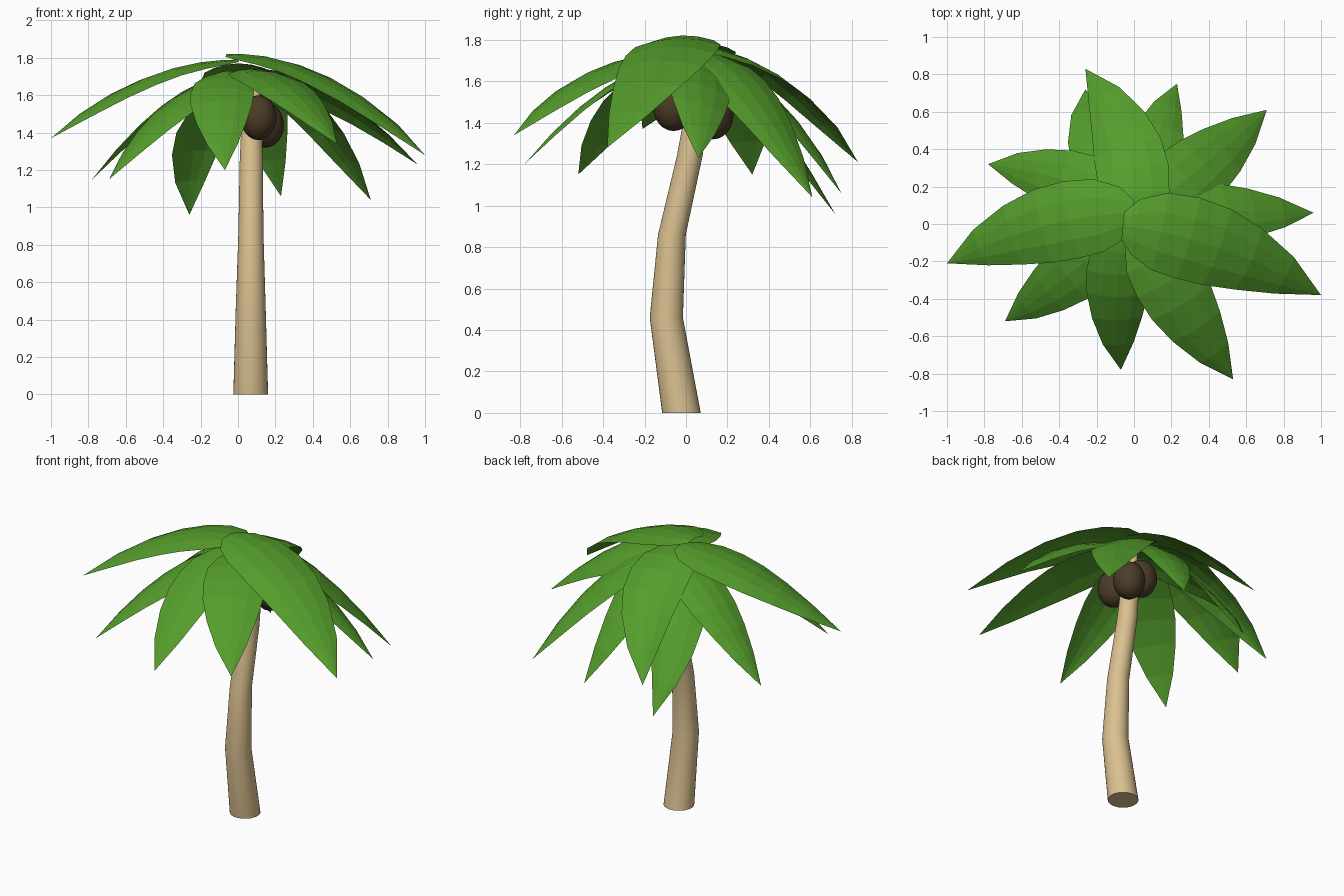
import bpy, bmesh, math
from mathutils import Vector

if "Cube" in bpy.data.objects:
    bpy.data.objects.remove(bpy.data.objects["Cube"])


def material(name, rgb):
    m = bpy.data.materials.new(name)
    m.diffuse_color = (*rgb, 1)
    m.use_nodes = True
    m.node_tree.nodes["Principled BSDF"].inputs["Base Color"].default_value = m.diffuse_color
    return m


BARK = material("bark", (0.70, 0.53, 0.28))
GREEN = material("leaf_green", (0.09, 0.34, 0.025))
BROWN = material("husk_brown", (0.07, 0.045, 0.02))


def finish(bm, name, mat, smooth=False):
    me = bpy.data.meshes.new(name)
    bm.normal_update()
    bm.to_mesh(me)
    bm.free()
    me.materials.append(mat)
    ob = bpy.data.objects.new(name, me)
    bpy.context.collection.objects.link(ob)
    if smooth:
        bpy.ops.object.select_all(action='DESELECT')
        ob.select_set(True)
        bpy.context.view_layer.objects.active = ob
        bpy.ops.object.shade_smooth_by_angle(angle=math.radians(15))
    return ob


# Trunk: tapered rings lofted along a bent path (x, y, z, radius)
def trunk(path, sides=32):
    bm = bmesh.new()
    rings = []
    for x, y, z, r in path:
        rings.append([bm.verts.new((x + r * math.cos(a), y + r * math.sin(a), z))
                      for a in (2 * math.pi * i / sides for i in range(sides))])
    for a, b in zip(rings, rings[1:]):
        for i in range(sides):
            j = (i + 1) % sides
            bm.faces.new((a[i], a[j], b[j], b[i]))
    bm.faces.new(rings[0][::-1])
    bm.faces.new(rings[-1])
    finish(bm, "trunk", BARK, True)


trunk([(0.068, -0.022, 0, 0.093), (0.068, -0.095, 0.46, 0.08),
       (0.069, -0.068, 0.86, 0.067), (0.071, 0.018, 1.24, 0.062),
       (0.073, 0.045, 1.42, 0.056), (0.09, 0.1, 1.69, 0.025)])

# Coconuts: slightly tall spheres clustered under the crown
for i, c in enumerate([(0.11, -0.06, 1.48), (0.148, 0.13, 1.44), (0.05, 0.125, 1.49)]):
    bm = bmesh.new()
    bmesh.ops.create_uvsphere(bm, u_segments=20, v_segments=12, radius=0.1)
    bmesh.ops.scale(bm, vec=(0.97, 1, 1.2), verts=bm.verts)
    bmesh.ops.translate(bm, vec=c, verts=bm.verts)
    ob = finish(bm, f"coconut_{i + 1}", BROWN)
    ob.data.shade_smooth()

# Fronds: thin arched sheets following base -> middle -> tip
STATIONS = [(0, 0.33), (0.07, 0.68), (0.2, 0.94), (0.35, 1.0), (0.5, 0.96),
            (0.66, 0.79), (0.83, 0.49), (1, 0)]


def frond(name, base, mid, tip, width, roll=0.0, droop=0.18):
    p0, pm, p2 = Vector(base), Vector(mid), Vector(tip)
    p1 = 2 * pm - (p0 + p2) / 2
    bm = bmesh.new()
    rows = []
    for t, w in STATIONS:
        p = p0 * (1 - t) ** 2 + p1 * 2 * t * (1 - t) + p2 * t * t
        if w == 0:
            rows.append([bm.verts.new(p)])
            continue
        tan = (2 * (1 - t) * (p1 - p0) + 2 * t * (p2 - p1)).normalized()
        side = tan.cross(Vector((0, 0, 1))).normalized()
        up = side.cross(tan)
        side = (side + up * roll).normalized()
        up = side.cross(tan)
        h = w * width
        rows.append([bm.verts.new(p + side * h * s - up * droop * h * s * s)
                     for s in (-1, -0.5, 0, 0.5, 1)])
    for a, b in zip(rows, rows[1:]):
        for i in range(4):
            if len(b) == 1:
                bm.faces.new((a[i], a[i + 1], b[0]))
            else:
                bm.faces.new((a[i], a[i + 1], b[i + 1], b[i]))
    finish(bm, name, GREEN)


FRONDS = [
    # upper layer: base, middle, tip, half width, roll
    ((0.0, 0.06, 1.79), (-0.50, -0.015, 1.69), (-1.0, -0.21, 1.37), 0.21, 0.0),
    ((-0.06, -0.01, 1.82), (0.46, -0.13, 1.70), (1.0, -0.38, 1.28), 0.225, -0.03),
    ((0.0, 0.0, 1.77), (-0.04, 0.42, 1.64), (-0.26, 0.83, 1.21), 0.195, 0),
    ((0.04, -0.02, 1.74), (0.26, -0.43, 1.65), (0.53, -0.83, 1.34), 0.19, 0),
    # lower layer
    ((-0.05, 0.0, 1.73), (-0.09, -0.39, 1.57), (-0.07, -0.78, 1.20), 0.17, 0),
    ((-0.02, 0.0, 1.72), (-0.36, -0.28, 1.53), (-0.69, -0.52, 1.15), 0.17, 0),
    ((0.0, 0.1, 1.73), (-0.39, 0.24, 1.55), (-0.78, 0.32, 1.15), 0.17, 0),
    ((0.03, 0.05, 1.68), (-0.20, 0.39, 1.43), (-0.26, 0.72, 0.96), 0.165, 0.1),
    ((0.08, 0.08, 1.71), (0.12, 0.42, 1.53), (0.23, 0.75, 1.06), 0.16, 0),
    ((0.06, 0.08, 1.74), (0.38, 0.32, 1.54), (0.71, 0.61, 1.04), 0.19, 0),
    ((0.05, 0.05, 1.73), (0.50, 0.07, 1.59), (0.96, 0.06, 1.23), 0.17, 0.35),
]
for i, f in enumerate(FRONDS):
    frond(f"frond_{i + 1}", *f)
